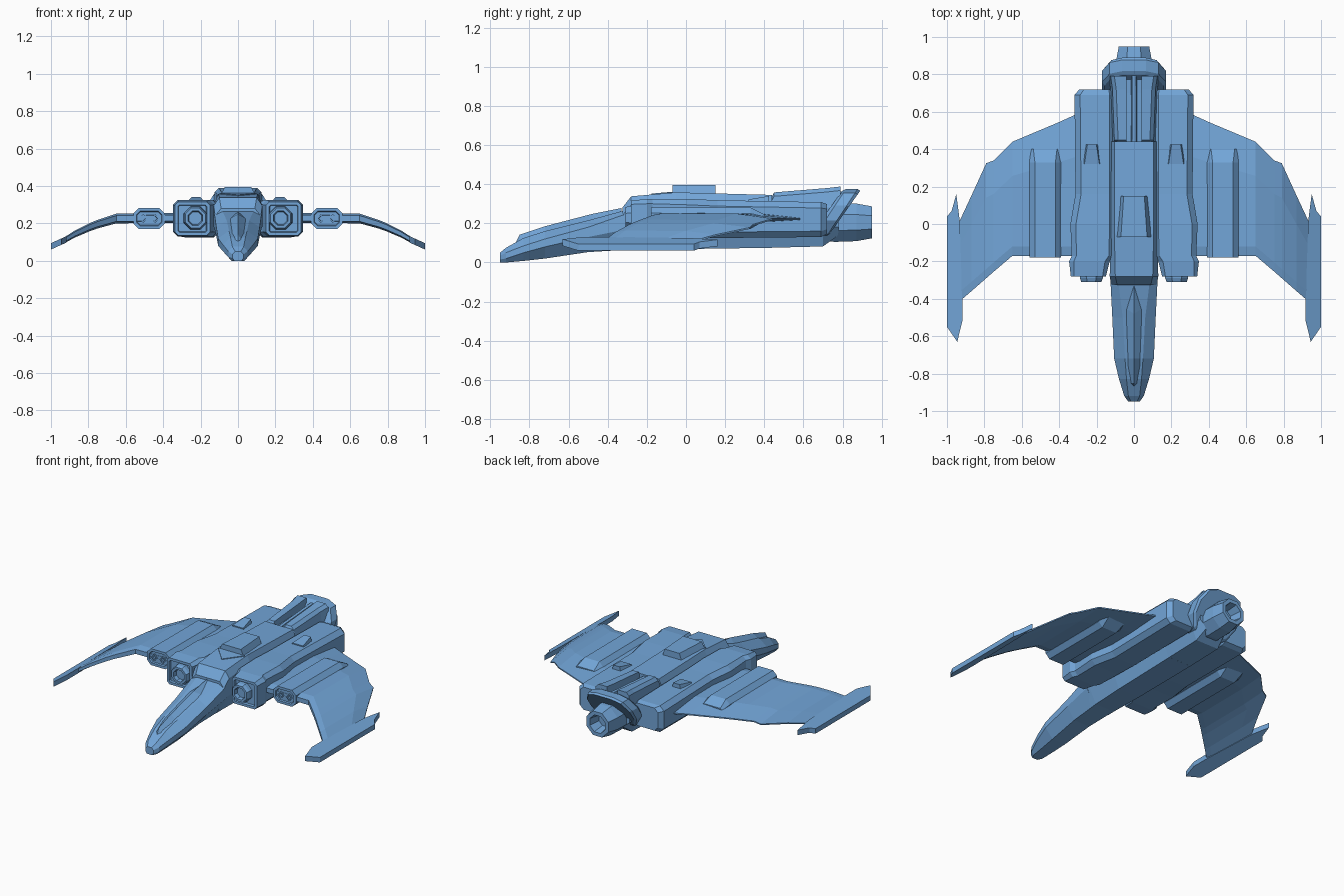
import bpy, bmesh, math

blue = bpy.data.materials.new("hull_blue")
blue.diffuse_color = (0.17, 0.38, 0.69, 1)


def finish(name, bm, mirror=False):
    bmesh.ops.recalc_face_normals(bm, faces=bm.faces[:])
    me = bpy.data.meshes.new(name)
    bm.to_mesh(me)
    bm.free()
    me.materials.append(blue)
    ob = bpy.data.objects.new(name, me)
    bpy.context.collection.objects.link(ob)
    if mirror:
        ob.modifiers.new("mirror", 'MIRROR')
    return ob


def loft(name, rings, mirror=False, inset=None):
    """Skin a list of closed rings; inset = (margin, depth) recesses the first cap."""
    bm = bmesh.new()
    vs = [[bm.verts.new(p) for p in r] for r in rings]
    n = len(vs[0])
    for a, b in zip(vs, vs[1:]):
        for i in range(n):
            j = (i + 1) % n
            bm.faces.new((a[i], a[j], b[j], b[i]))
    first = bm.faces.new(vs[0])
    bm.faces.new(vs[-1])
    bmesh.ops.recalc_face_normals(bm, faces=bm.faces[:])
    if inset:
        bmesh.ops.inset_region(bm, faces=[first], thickness=inset[0], depth=0)
        bmesh.ops.inset_region(bm, faces=[first], thickness=0.004, depth=-inset[1])
    return finish(name, bm, mirror)


def hull_ring(y, wb, zb, w, z1, z2, wt, zt):
    half = [(wb, zb), (w, z1), (w, z2), (wt, zt)]
    return [(x, y, z) for x, z in half] + [(-x, y, z) for x, z in reversed(half)]


def box_ring(y, x0, x1, z0, z1, c):
    """Rectangle with chamfered corners, across y."""
    return [(x0 + c, y, z0), (x1 - c, y, z0), (x1, y, z0 + c), (x1, y, z1 - c),
            (x1 - c, y, z1), (x0 + c, y, z1), (x0, y, z1 - c), (x0, y, z0 + c)]


def round_ring(y, r, cx, cz, n=8, turn=0.5):
    return [(cx + r * math.cos((i + turn) * 2 * math.pi / n), y,
             cz + r * math.sin((i + turn) * 2 * math.pi / n)) for i in range(n)]


# Nose and central hull
loft("nose", [hull_ring(*s) for s in (
    (-0.95, .020, .000, .030, .015, .035, .015, .050),
    (-0.92, .035, .000, .052, .020, .050, .030, .075),
    (-0.83, .042, .008, .080, .050, .085, .040, .125),
    (-0.72, .050, .020, .106, .080, .120, .048, .160),
    (-0.50, .060, .053, .116, .130, .180, .060, .215),
    (-0.30, .070, .065, .126, .170, .250, .085, .270))])
loft("main_hull", [hull_ring(*s) for s in (
    (-0.325, .070, .062, .122, .170, .240, .090, .280),
    (-0.28, .072, .065, .130, .180, .295, .100, .338),
    (-0.05, .080, .068, .125, .180, .310, .105, .358),
    (0.44, .085, .075, .120, .180, .310, .105, .345))])
loft("rear_hull", [hull_ring(*s) for s in (
    (0.43, .085, .075, .120, .180, .280, .100, .315),
    (0.70, .085, .082, .130, .180, .280, .100, .325),
    (0.78, .070, .140, .120, .180, .280, .100, .330))])

# Cockpit canopy: ridged wedge lying on the nose
bm = bmesh.new()
rim = [bm.verts.new(p) for p in (
    (0, -.33, .262), (.062, -.44, .215), (.045, -.72, .150), (.022, -.85, .105), (0, -.875, .09))]
rim += [bm.verts.new((-v.co.x, v.co.y, v.co.z)) for v in rim[3:0:-1]]
ridge = [bm.verts.new(p) for p in ((0, -.33, .278), (0, -.48, .248), (0, -.72, .185), (0, -.85, .142))]
for a, b, c in ((1, 2, 3), (7, 6, 5)):
    bm.faces.new((rim[0], rim[a], ridge[1], ridge[0]))
    bm.faces.new((rim[a], rim[b], ridge[2], ridge[1]))
    bm.faces.new((rim[b], rim[c], ridge[3], ridge[2]))
    bm.faces.new((rim[c], rim[4], ridge[3]))
bm.faces.new(rim)
finish("canopy", bm)

# Dorsal box with a pointed plate in front
loft("dorsal_box", [[(-w, y, .34), (w, y, .34), (t, y, .395), (-t, y, .395)]
                    for y, w, t in ((-.07, .10, .07), (.15, .075, .055))])
loft("dorsal_plate", [[(-.1, -.07, .356 + d), (.1, -.07, .356 + d), (0, -.175, .347 + d)]
                      for d in (-.006, .005)])

# Rear deck rails and centre ridge
loft("deck_rail", [[(.04, y, .29), (.115 + s, y, .29), (.105 + s, y, z - .02), (.085 + s, y, z), (.04, y, z)]
                   for y, z, s in ((.43, .318, 0), (.45, .358, 0), (.72, .380, .01), (.79, .388, .02))], True)
loft("deck_ridge", [[(-.02, y, .30), (.02, y, .30), (.01, y, z), (-.01, y, z)]
                    for y, z in ((.44, .335), (.80, .362))])

# Engine nacelles beside the hull
loft("nacelle", [box_ring(*s) for s in (
    (-.28, .150, .338, .135, .315, .018),
    (-.20, .130, .347, .130, .325, .025),
    (-.17, .110, .333, .130, .325, .025),
    (.00, .100, .340, .130, .325, .030),
    (.16, .100, .313, .125, .318, .030),
    (.69, .100, .318, .130, .308, .030),
    (.72, .110, .292, .145, .298, .025))], True, (.018, .015))
loft("nacelle_intake", [round_ring(y, r, .228, .228, 8) for y, r in (
    (-.25, .068), (-.29, .066), (-.31, .058), (-.31, .042), (-.285, .036))], True)
loft("nacelle_fin", [[(.225 - w, y, .30), (.225 + w, y, .30), (.225 + t, y, z), (.225 - t, y, z)]
                     for y, w, t, z in ((.32, .05, .04, .322), (.425, .034, .024, .340))], True)


# Wings: flat inboard, drooping outboard, thin at the trailing edge
def wing_ring(x, y0, y1, z, t):
    ym, yb = y0 + .05, y0 + (y1 - y0) * .7
    return [(x, y0, z - t * .6), (x, ym, z - t), (x, yb, z - t * .9), (x, y1, z - .010),
            (x, y1, z - .002), (x, yb, z + t * .9), (x, ym, z + t), (x, y0, z + t * .6)]


loft("wing", [wing_ring(*s) for s in (
    (.28, -.17, .600, .228, .026),
    (.40, -.17, .545, .228, .026),
    (.65, -.17, .440, .226, .026),
    (.75, -.255, .340, .196, .023),
    (.79, -.29, .325, .181, .022),
    (.87, -.36, .150, .144, .019),
    (.94, -.42, .000, .103, .015))], True)
tip = [(.918, -.41), (.918, -.52), (.945, -.63), (1, -.55), (1, .04), (.975, .07), (.95, .16), (.932, .02)]
loft("wing_tip", [[(x, y, .114 - (x - .918) * .45 + d) for x, y in tip] for d in (-.017, .017)], True)

# Gun pods on the wings
loft("gun_pod", [box_ring(*s) for s in (
    (-.178, .390, .560, .170, .282, .030),
    (.33, .390, .560, .172, .280, .030),
    (.40, .400, .550, .212, .246, .012))], True, (.018, .010))
for side, cx in (("inner", .443), ("outer", .507)):
    loft("gun_barrel_" + side, [round_ring(y, r, cx, .226, 4, 0) for y, r in (
        (-.16, .024), (-.178, .024), (-.178, .014), (-.168, .012))], True)

# Slanted collar and the hollow main nozzle
half = [(.07, .125), (.13, .145), (.170, .215), (.170, .290), (.130, .355), (.065, .375)]
outline = half + [(-x, z) for x, z in reversed(half)]
loft("tail_collar", [[(x * s, y + (z - .13) * .66, .24 + (z - .24) * s) for x, z in outline]
                     for y, s in ((.635, .92), (.655, 1), (.715, 1), (.728, .93))])
loft("main_nozzle", [round_ring(y, r, 0, .205, 8) for y, r in (
    (.68, .100), (.76, .108), (.87, .104), (.95, .088), (.95, .062), (.87, .048))])
